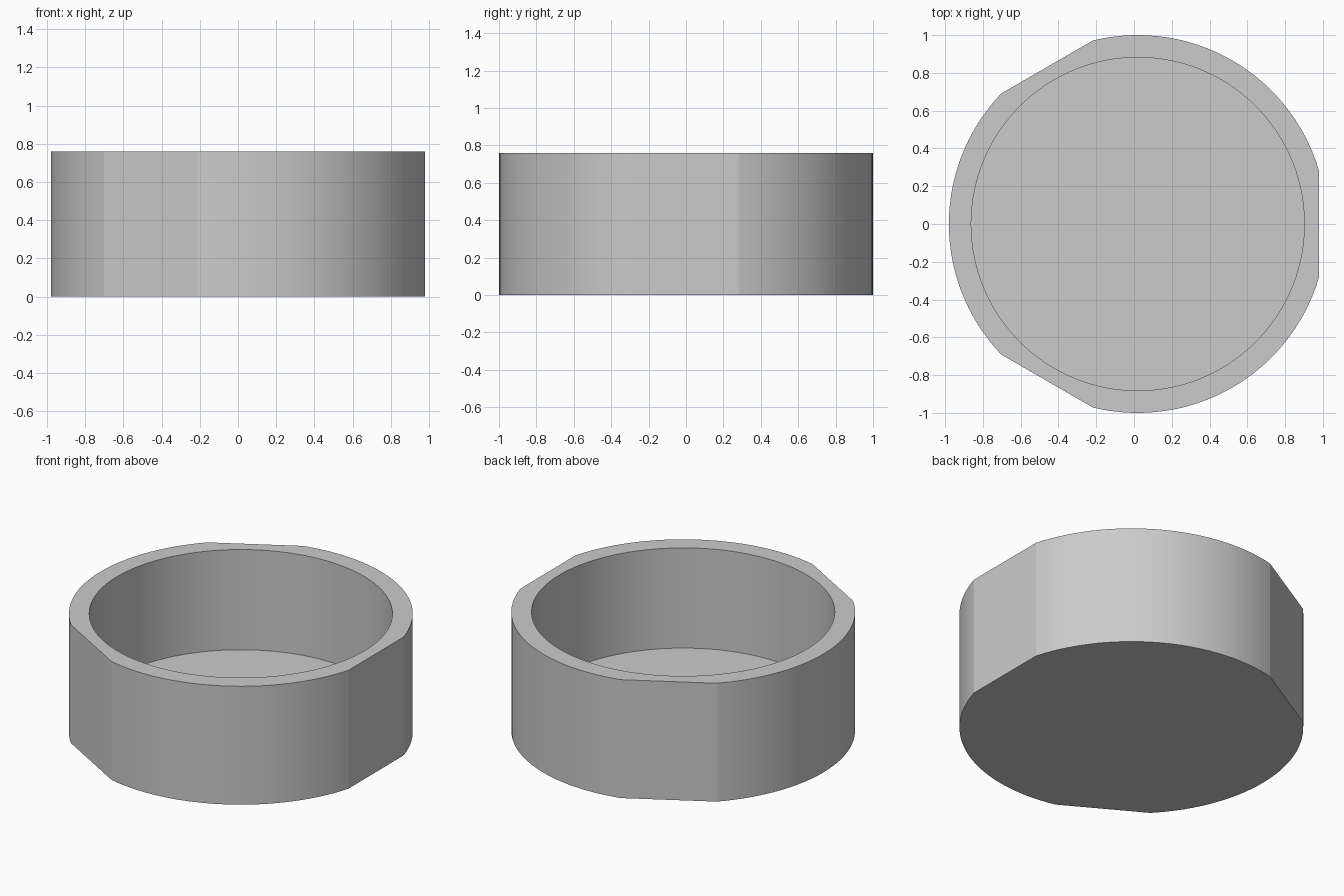
import bpy
import bmesh
from math import acos, cos, sin, pi

if "Cube" in bpy.data.objects:
    bpy.data.objects.remove(bpy.data.objects["Cube"], do_unlink=True)

OUTER, INNER, FLAT = 1.0, 0.882, 0.96   # radii, and distance of the flats from the axis
HEIGHT, FLOOR = 0.76, 0.117
AXIS_X = 0.02
THIRD = 2 * pi / 3
HALF_FLAT = acos(FLAT / OUTER)

# Angles round the cup, each with the outer radius: a flat, then an arc, three times
FLAT_STEPS, ARC_STEPS = 10, 30
outline = []
for k in range(3):
    for i in range(FLAT_STEPS):
        a = -HALF_FLAT + 2 * HALF_FLAT * i / FLAT_STEPS
        outline.append((k * THIRD + a, FLAT / cos(a)))
    for i in range(ARC_STEPS):
        a = HALF_FLAT + (THIRD - 2 * HALF_FLAT) * i / ARC_STEPS
        outline.append((k * THIRD + a, OUTER))

bm = bmesh.new()


def ring(z, inner=False):
    return [bm.verts.new((AXIS_X + (INNER if inner else r) * cos(a),
                          (INNER if inner else r) * sin(a), z)) for a, r in outline]


# Underside, outer wall, rim, bore and recessed floor
rings = [ring(0), ring(HEIGHT), ring(HEIGHT, True), ring(FLOOR, True)]
n = len(outline)
for low, high in zip(rings, rings[1:]):
    for i in range(n):
        j = (i + 1) % n
        bm.faces.new((low[i], low[j], high[j], high[i]))
bm.faces.new(rings[0][::-1])
bm.faces.new(rings[-1])
bmesh.ops.recalc_face_normals(bm, faces=bm.faces[:])

mesh = bpy.data.meshes.new("round_cup")
bm.to_mesh(mesh)
bm.free()
cup = bpy.data.objects.new("round_cup", mesh)
bpy.context.collection.objects.link(cup)

# Plain grey
grey = bpy.data.materials.new("plain grey")
grey.use_nodes = True
colour = (0.6, 0.6, 0.6, 1)
grey.diffuse_color = colour
grey.node_tree.nodes["Principled BSDF"].inputs["Base Color"].default_value = colour
mesh.materials.append(grey)

# Smooth walls with crisp rims and flat corners
bpy.ops.object.select_all(action="DESELECT")
cup.select_set(True)
bpy.context.view_layer.objects.active = cup
bpy.ops.object.shade_smooth_by_angle(angle=pi / 30)
